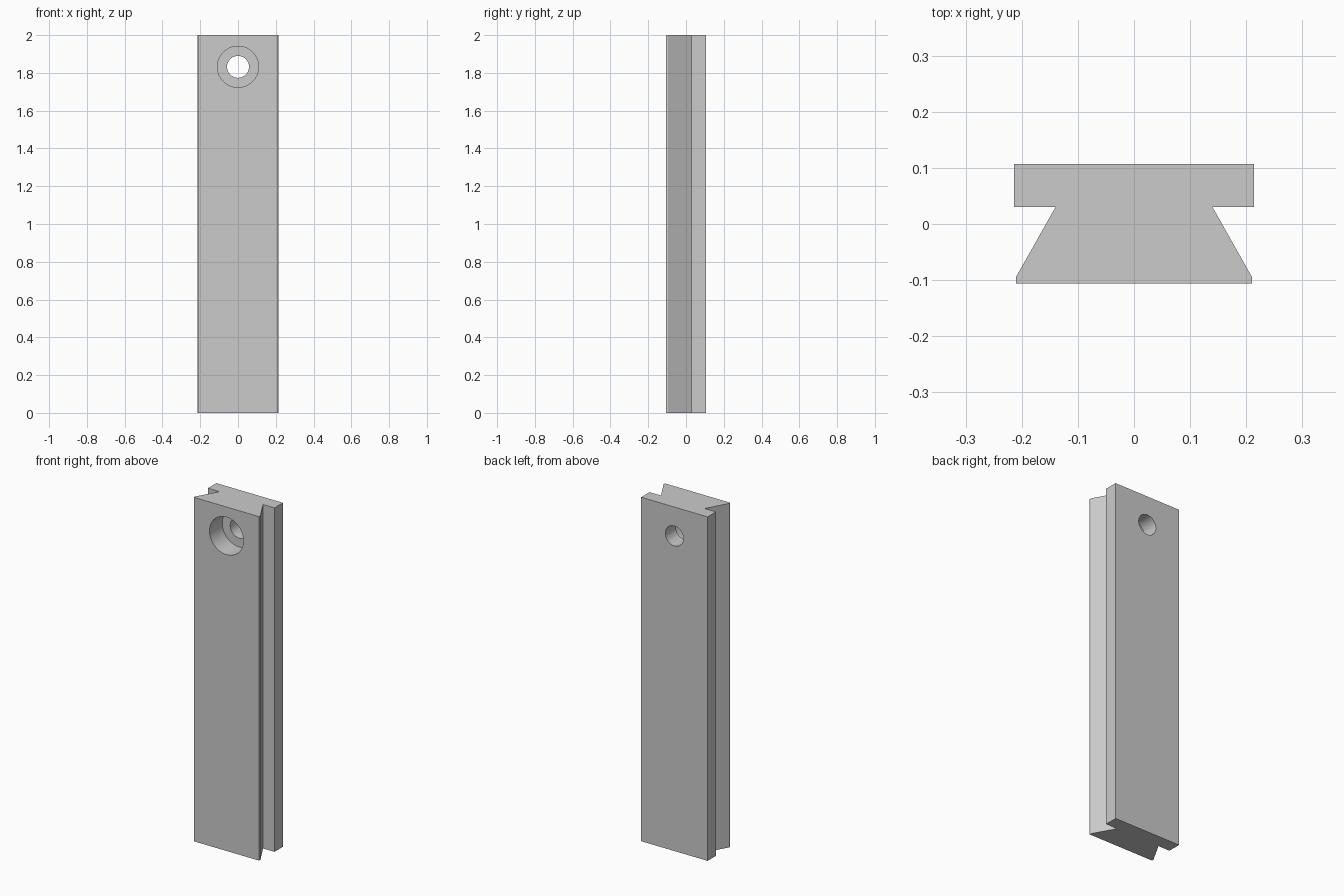
import bpy
import bmesh
import math

if "Cube" in bpy.data.objects:
    bpy.data.objects.remove(bpy.data.objects["Cube"], do_unlink=True)

grey = bpy.data.materials.new("plain_grey")
grey.use_nodes = True
colour = (0.6, 0.6, 0.6, 1)
grey.diffuse_color = colour
grey.node_tree.nodes["Principled BSDF"].inputs["Base Color"].default_value = colour

# Dovetail rail: half profile mirrored, then extruded upward
half = [(0.21, -0.106), (0.21, -0.094), (0.14, 0.03), (0.214, 0.03), (0.214, 0.107)]
profile = half + [(-x, y) for x, y in reversed(half)]
bm = bmesh.new()
base = bm.faces.new([bm.verts.new((x, y, 0)) for x, y in profile])
top = bmesh.ops.extrude_face_region(bm, geom=[base])
verts = [g for g in top["geom"] if isinstance(g, bmesh.types.BMVert)]
bmesh.ops.translate(bm, verts=verts, vec=(0, 0, 2))
bmesh.ops.recalc_face_normals(bm, faces=bm.faces[:])
mesh = bpy.data.meshes.new("dovetail_rail")
bm.to_mesh(mesh)
bm.free()
rail = bpy.data.objects.new("dovetail_rail", mesh)
bpy.context.collection.objects.link(rail)
mesh.materials.append(grey)


def bore(name, radius, y_start, y_end):
    """Cut a round hole running front to back near the top of the rail."""
    bpy.ops.mesh.primitive_cylinder_add(
        vertices=64, radius=radius, depth=y_end - y_start,
        location=(0, (y_start + y_end) / 2, 1.832), rotation=(math.pi / 2, 0, 0))
    cutter = bpy.context.object
    cutter.name = name
    cutter.hide_render = True
    cutter.data.materials.append(grey)
    bpy.ops.object.select_all(action="DESELECT")
    rail.select_set(True)
    bpy.context.view_layer.objects.active = rail
    cut = rail.modifiers.new(name, "BOOLEAN")
    cut.operation = "DIFFERENCE"
    cut.solver = "EXACT"
    cut.object = cutter
    bpy.ops.object.modifier_apply(modifier=cut.name)
    bpy.data.objects.remove(cutter, do_unlink=True)


# Wide counterbore from the front, narrow hole right through
bore("counterbore_cutter", 0.109, -0.2, 0.011)
bore("screw_hole_cutter", 0.058, -0.3, 0.3)

bpy.ops.object.select_all(action="DESELECT")
rail.select_set(True)
bpy.context.view_layer.objects.active = rail
bpy.ops.object.shade_smooth_by_angle(angle=math.radians(25))
